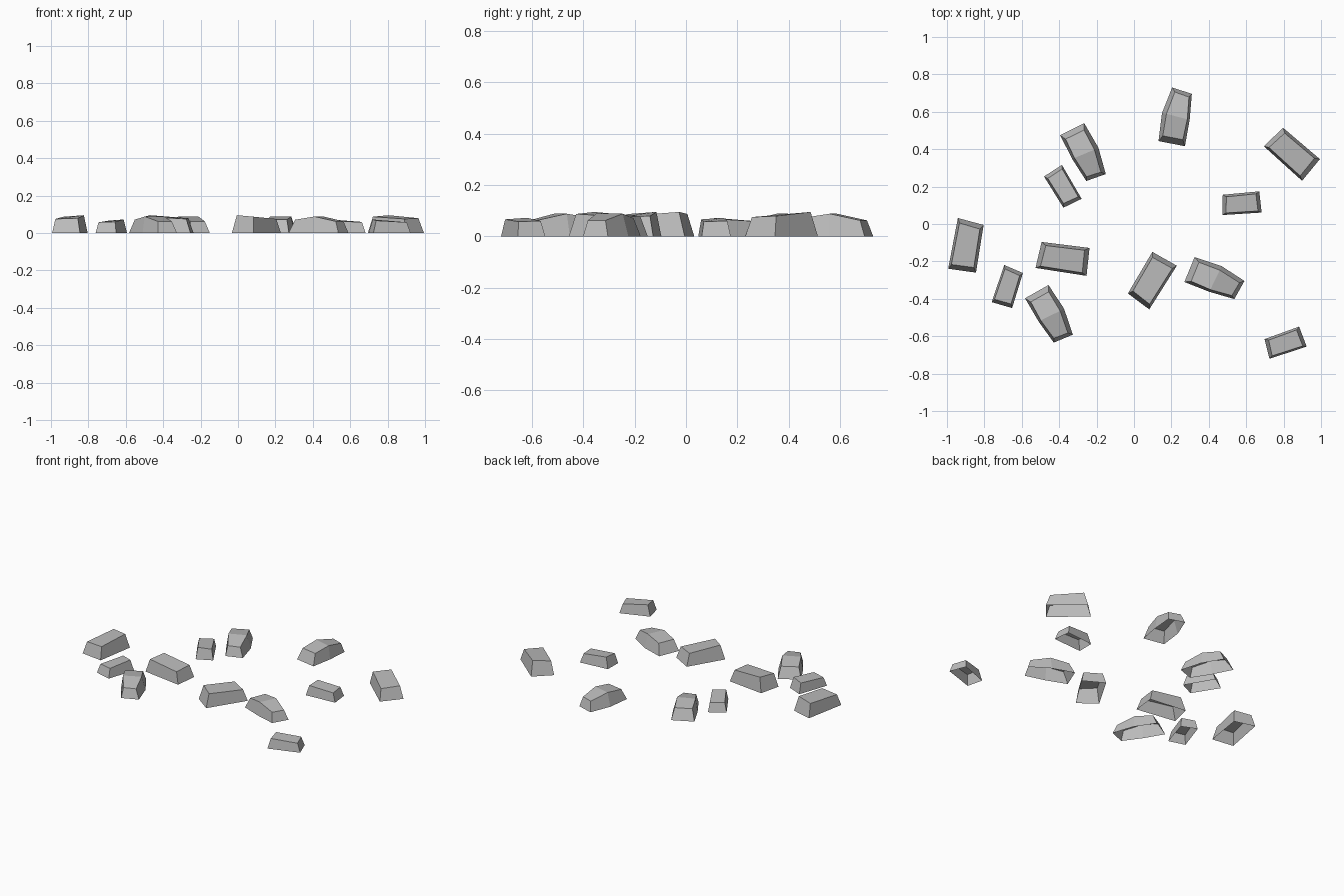
import bpy
import bmesh
from math import radians
from mathutils import Matrix

if "Cube" in bpy.data.objects:
    bpy.data.objects.remove(bpy.data.objects["Cube"])

stone = bpy.data.materials.new("stone_grey")
stone.use_nodes = True
grey = (0.5, 0.5, 0.5, 1)
stone.diffuse_color = grey
stone.node_tree.nodes["Principled BSDF"].inputs["Base Color"].default_value = grey


def stone_mesh(name, left, right):
    """Open-bottomed stone; each side lists (x, y, top x, top y, top z) stations."""
    bm = bmesh.new()
    sides = []
    for side in (left, right):
        sides.append([(bm.verts.new((x, y, 0)), bm.verts.new((tx, ty, tz)))
                      for x, y, tx, ty, tz in side])
    # top panels between matching stations
    for i in range(len(left) - 1):
        bm.faces.new([sides[0][i][1], sides[0][i + 1][1],
                      sides[1][i + 1][1], sides[1][i][1]])
    # sloping walls around the outline
    loop = sides[0] + sides[1][::-1]
    for a, b in zip(loop, loop[1:] + loop[:1]):
        bm.faces.new([a[0], b[0], b[1], a[1]])
    bmesh.ops.recalc_face_normals(bm, faces=bm.faces)
    # an open shell must still point outwards at the top
    if max(bm.faces, key=lambda f: f.calc_center_median().z).normal.z < 0:
        bmesh.ops.reverse_faces(bm, faces=bm.faces)
    mesh = bpy.data.meshes.new(name)
    bm.to_mesh(mesh)
    bm.free()
    mesh.materials.append(stone)
    return mesh


# sloped block with one high corner
block = stone_mesh(
    "block_stone",
    [(-.127, .071, -.102, .055, .095), (.131, .075, .106, .059, .079)],
    [(-.140, -.071, -.115, -.058, .087), (.136, -.075, .111, -.062, .075)])

# small version of the same block
small = block.copy()
small.name = "small_stone"
small.transform(Matrix.Scale(0.76, 4))

# longer stone with a crease across the middle
ridged = stone_mesh(
    "ridged_stone",
    [(-.144, .072, -.112, .055, .071), (.007, .082, .007, .058, .088),
     (.151, .055, .130, .036, .062)],
    [(-.144, -.072, -.112, -.055, .071), (0, -.070, 0, -.057, .088),
     (.138, -.055, .118, -.043, .062)])

# x, y, turn in degrees
layout = {
    "block_stone": (block, [(-.896, -.118, -100), (-.378, -.184, -8),
                            (.094, -.30, 58.6), (.846, .377, -41.3)]),
    "small_stone": (small, [(-.381, .198, 121), (-.675, -.337, -108),
                            (.575, .11, 4.5), (.807, -.635, 19)]),
    "ridged_stone": (ridged, [(.229, .571, 79), (-.267, .378, -63.7),
                              (-.449, -.487, -60.5), (.43, -.298, -22.3)]),
}

for name, (mesh, spots) in layout.items():
    for i, (x, y, turn) in enumerate(spots, 1):
        obj = bpy.data.objects.new(f"{name}_{i}", mesh)
        obj.location = (x, y, 0)
        obj.rotation_euler.z = radians(turn)
        bpy.context.collection.objects.link(obj)
